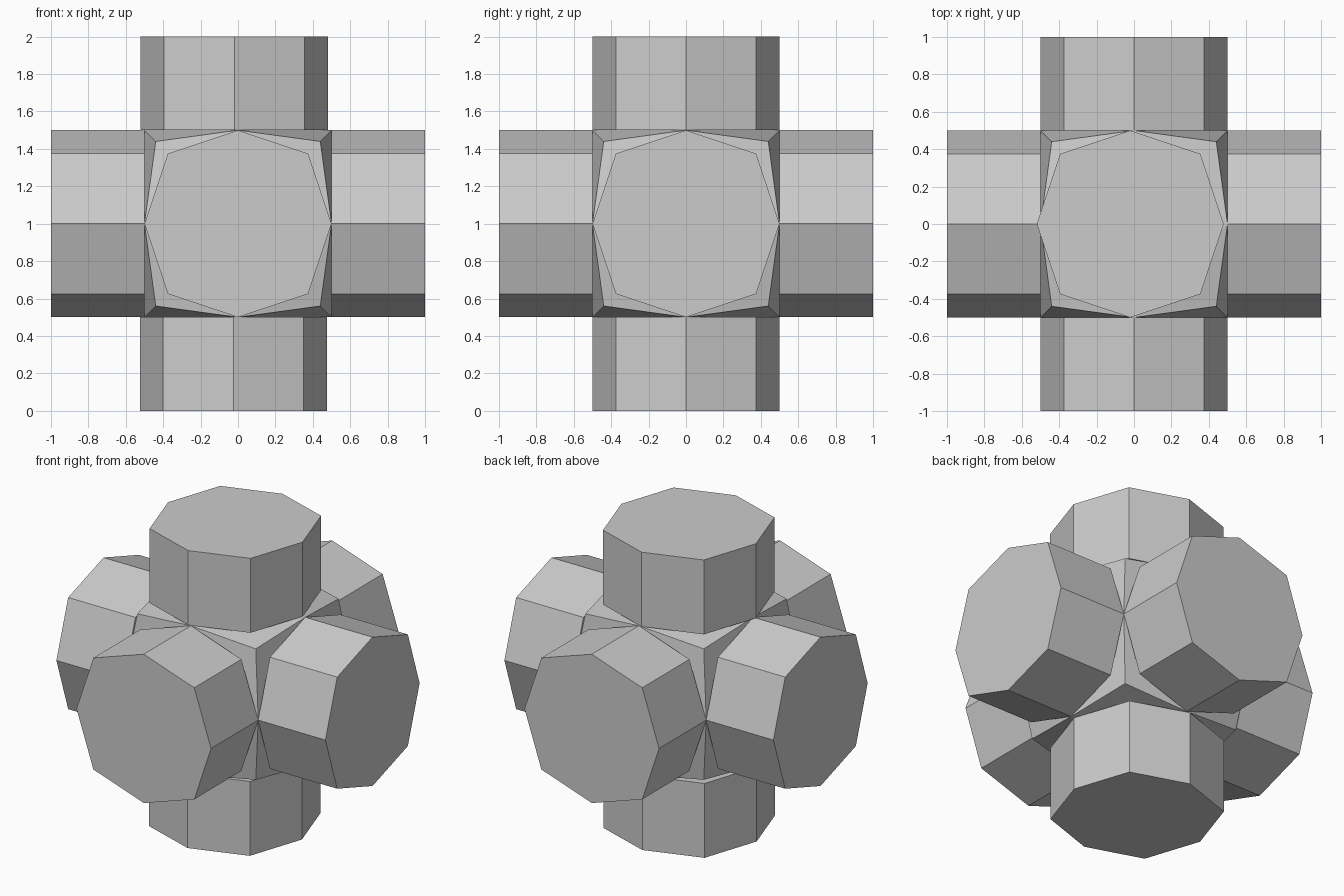
import bpy
import bmesh
from itertools import product
from mathutils import Vector

cube = bpy.data.objects.get("Cube")
if cube:
    bpy.data.objects.remove(cube)

grey = bpy.data.materials.new("plain_grey")
grey.use_nodes = True
colour = (0.6, 0.6, 0.6, 1)
grey.diffuse_color = colour
grey.node_tree.nodes["Principled BSDF"].inputs["Base Color"].default_value = colour

CENTRE = Vector((0, 0, 1))
R = 0.5        # arm half-width, also the core half-width
DIAG = 0.375   # diagonal corners of the arm's eight-sided section
CORNER = 0.44  # pulled-in corners of the core


def finish(name, bm):
    bmesh.ops.recalc_face_normals(bm, faces=bm.faces)
    mesh = bpy.data.meshes.new(name)
    bm.to_mesh(mesh)
    bm.free()
    mesh.materials.append(grey)
    obj = bpy.data.objects.new(name, mesh)
    obj.location = CENTRE
    bpy.context.collection.objects.link(obj)


# Faceted core: edge midpoints of a cube plus its pulled-in corners
bm = bmesh.new()
for p in product((-1, 0, 1), repeat=3):
    zeros = p.count(0)
    if zeros < 2:
        bm.verts.new(Vector(p) * (R if zeros else CORNER))
bmesh.ops.convex_hull(bm, input=bm.verts)
bmesh.ops.dissolve_limit(bm, angle_limit=0.01, verts=bm.verts, edges=bm.edges)
finish("core", bm)

# Six eight-sided arms, closed at both ends
SECTION = [(R, 0), (DIAG, DIAG), (0, R), (-DIAG, DIAG),
           (-R, 0), (-DIAG, -DIAG), (0, -R), (DIAG, -DIAG)]


def arm(name, axis, sign, shift=0.0):
    bm = bmesh.new()
    ring = []
    for a, b in SECTION:
        co = [a, b]
        co.insert(axis, sign * R)
        ring.append(bm.verts.new((co[0] + shift, co[1], co[2])))
    cap = bm.faces.new(ring)
    out = bmesh.ops.extrude_face_region(bm, geom=[cap], use_keep_orig=True)
    step = Vector((0, 0, 0))
    step[axis] = sign * (1 - R)
    moved = [g for g in out["geom"] if isinstance(g, bmesh.types.BMVert)]
    bmesh.ops.translate(bm, verts=moved, vec=step)
    finish(name, bm)


arm("left_arm", 0, 1)
arm("right_arm", 0, -1)
arm("back_arm", 1, 1)
arm("front_arm", 1, -1)
arm("top_arm", 2, 1, -0.02)
arm("bottom_arm", 2, -1, -0.025)
